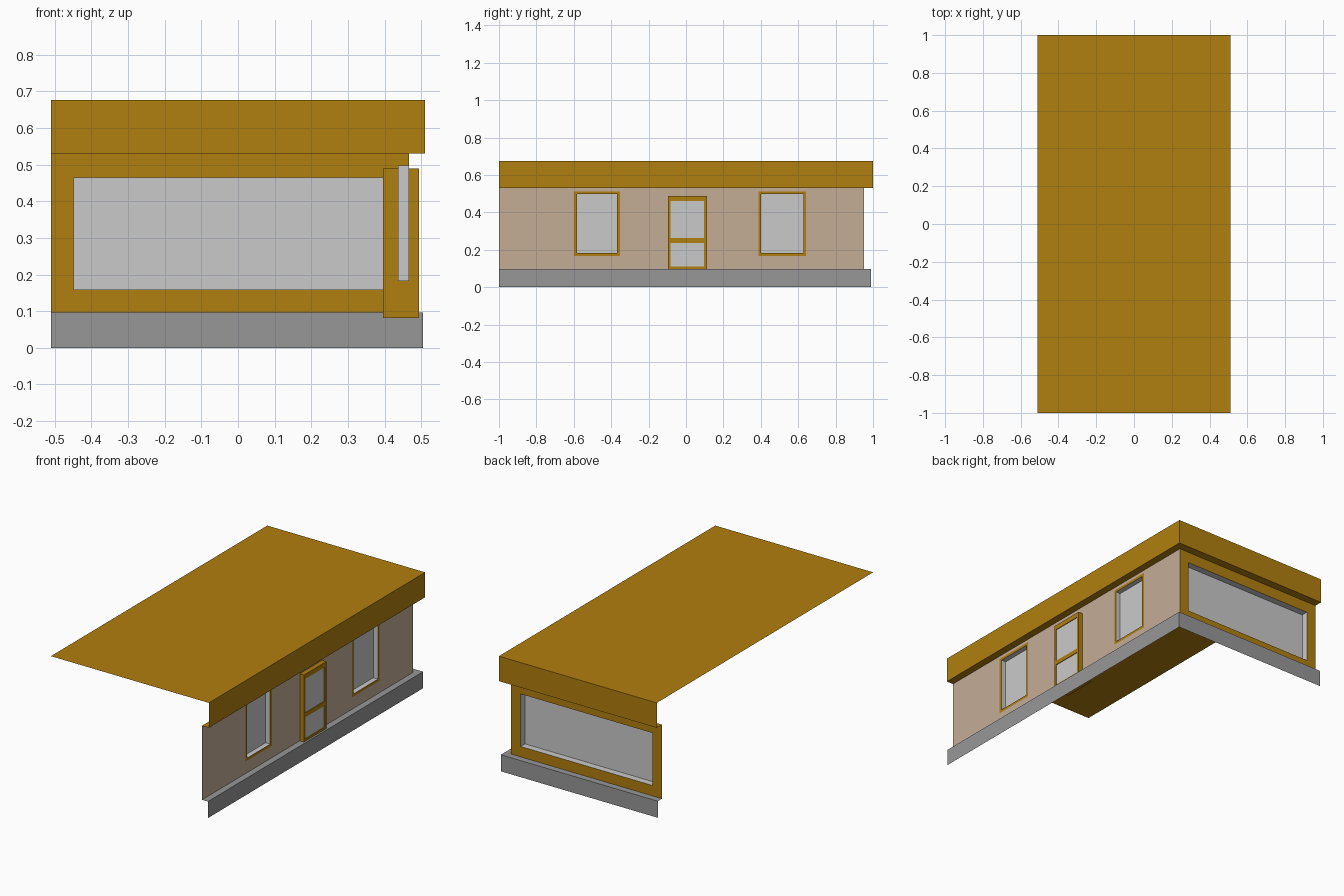
import bpy, bmesh

if "Cube" in bpy.data.objects:
    bpy.data.objects.remove(bpy.data.objects["Cube"])

XL, XR, XE = -0.511, 0.467, 0.511      # left end, right wall plane, roof edge
YF, YB, YE = -1.0, 0.952, 1.0          # front end, back wall plane, roof edge
ZB, ZW, ZR = 0.097, 0.53, 0.676        # base top, wall top, roof


def material(name, rgb):
    m = bpy.data.materials.new(name)
    lin = [((c / 255 + 0.055) / 1.055) ** 2.4 for c in rgb]
    m.diffuse_color = (*lin, 1)
    m.use_nodes = True
    m.node_tree.nodes["Principled BSDF"].inputs["Base Color"].default_value = m.diffuse_color
    return m


OCHRE = material("ochre", (176, 126, 14))
TAN = material("tan", (196, 173, 150))
STONE = material("stone_grey", (151, 151, 151))
GLASS = material("pale_glass", (202, 202, 202))


def finish(name, bm, mats):
    bmesh.ops.remove_doubles(bm, verts=bm.verts, dist=1e-5)
    me = bpy.data.meshes.new(name)
    bm.to_mesh(me)
    bm.free()
    for m in mats:
        me.materials.append(m)
    ob = bpy.data.objects.new(name, me)
    bpy.context.collection.objects.link(ob)
    return ob


def strip(name, levels, mat):
    """Sweep a profile along the right side and round the back corner."""
    bm = bmesh.new()
    rows = [[bm.verts.new(p) for p in ((x, YF, z), (x, y, z), (XL, y, z))] for x, y, z in levels]
    for a, b in zip(rows, rows[1:]):
        for i in range(2):
            bm.faces.new((a[i], a[i + 1], b[i + 1], b[i]))
    return finish(name, bm, [mat])


def inside(u, v, r):
    return r[0] < u < r[1] and r[2] < v < r[3]


def wall(name, bounds, windows, frame, depth, place, mats, opening=None):
    """Flat wall; each window has a flush frame and a recessed pane."""
    outer = [(a - frame, b + frame, c - frame, d + frame) for a, b, c, d in windows]
    rects = [bounds] + windows + (outer if frame else []) + ([opening] if opening else [])
    us = sorted({w for r in rects for w in r[:2]})
    vs = sorted({w for r in rects for w in r[2:]})
    bm = bmesh.new()

    def quad(pts, idx):
        bm.faces.new([bm.verts.new(place(*p)) for p in pts]).material_index = idx

    for u0, u1 in zip(us, us[1:]):
        for v0, v1 in zip(vs, vs[1:]):
            u, v = (u0 + u1) / 2, (v0 + v1) / 2
            if any(inside(u, v, r) for r in windows) or (opening and inside(u, v, opening)):
                continue
            idx = 1 if any(inside(u, v, r) for r in outer) else 0
            quad([(u0, v0, 0), (u1, v0, 0), (u1, v1, 0), (u0, v1, 0)], idx)
    for a, b, c, d in windows:
        ring = [(a, c), (b, c), (b, d), (a, d)]
        quad([(*p, depth) for p in ring], 2)
        for p, q in zip(ring, ring[1:] + ring[:1]):
            quad([(*p, 0), (*q, 0), (*q, depth), (*p, depth)], 2)
    return finish(name, bm, mats)


def add_box(bm, x0, x1, y0, y1, z0, z1):
    vs = bmesh.ops.create_cube(bm, size=1)["verts"]
    for v in vs:
        v.co = (x1 if v.co.x > 0 else x0, y1 if v.co.y > 0 else y0, z1 if v.co.z > 0 else z0)


# Roof sheet
bm = bmesh.new()
bm.faces.new([bm.verts.new(p) for p in
              ((XL, YF, ZR), (XE, YF, ZR), (XE, YE, ZR), (XL, YE, ZR))])
finish("roof", bm, [OCHRE])

# Fascia with soffit, and plinth with ledge
strip("roof_fascia", [(XR, YB, ZW), (XE, YE, ZW), (XE, YE, ZR)], OCHRE)
strip("base_plinth", [(0.505, 0.99, 0), (0.505, 0.99, ZB), (XR, YB, ZB)], STONE)

# Right wall with two framed windows and a door opening
wall("right_wall", (YF, YB, ZB, ZW),
     [(-0.583, -0.369, 0.182, 0.498), (0.402, 0.627, 0.182, 0.498)], 0.015, 0.03,
     lambda u, v, d: (XR - d, u, v), [TAN, OCHRE, GLASS], (-0.09, 0.106, ZB, 0.48))

# Back wall with one wide window (u runs along -x)
wall("back_wall", (-XR, -XL, ZB, ZW), [(-0.404, 0.449, 0.158, 0.465)], 0, 0.04,
     lambda u, v, d: (-u, YB - d, v), [OCHRE, OCHRE, GLASS])

# Door frame: two stiles and three rails
bm = bmesh.new()
y0, y1 = -0.096, 0.112
for a, b in ((y0, -0.083), (0.097, y1)):
    add_box(bm, 0.396, 0.494, a, b, 0.082, 0.489)
for a, b in ((0.082, 0.11), (0.237, 0.262), (0.461, 0.489)):
    add_box(bm, 0.396, 0.494, -0.083, 0.097, a, b)
finish("door_frame", bm, [OCHRE])

# Door panes
bm = bmesh.new()
for a, b in ((0.11, 0.237), (0.262, 0.461)):
    add_box(bm, 0.400, 0.490, -0.083, 0.097, a, b)
finish("door_panes", bm, [GLASS])
